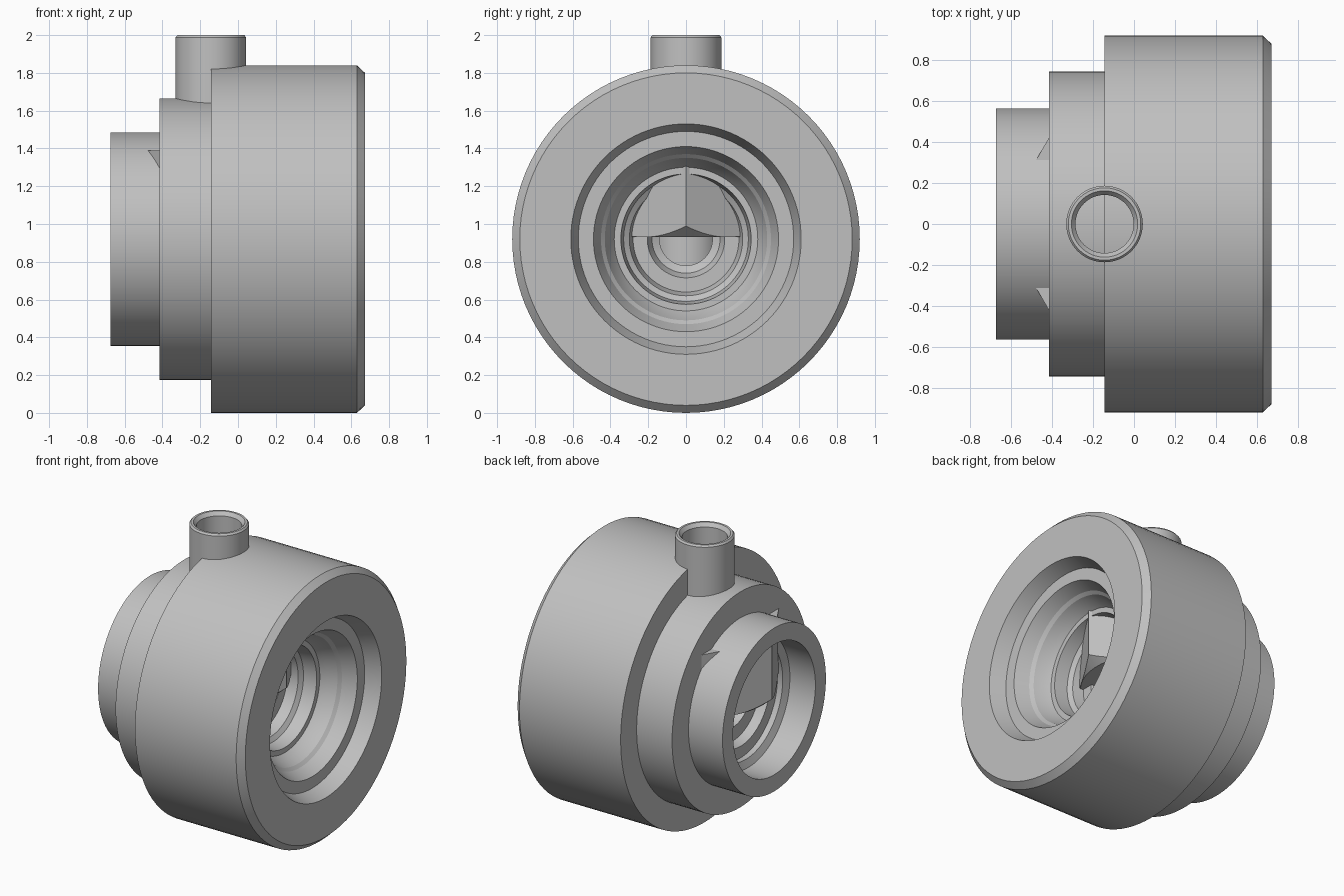
import bpy, bmesh, math
from mathutils import Vector

AXIS_Z = 0.92     # height of the main bore axis
STEM_X = -0.144   # position of the vertical stem axis

cube = bpy.data.objects.get("Cube")
if cube:
    bpy.data.objects.remove(cube, do_unlink=True)

grey = bpy.data.materials.new("machined_grey")
grey.use_nodes = True
grey.diffuse_color = (0.53, 0.53, 0.53, 1)
grey.node_tree.nodes["Principled BSDF"].inputs["Base Color"].default_value = (0.53, 0.53, 0.53, 1)


def lathe(name, profile, axis, centre, steps=96):
    """Revolve a closed outline of (along axis, radius) points."""
    axis = Vector(axis)
    side = axis.orthogonal().normalized()
    bm = bmesh.new()
    verts = [bm.verts.new(axis * a + side * r) for a, r in profile]
    edges = [bm.edges.new((v, verts[(i + 1) % len(verts)])) for i, v in enumerate(verts)]
    bmesh.ops.spin(bm, geom=verts + edges, cent=(0, 0, 0), axis=axis,
                   angle=math.tau, steps=steps, use_merge=True)
    bmesh.ops.remove_doubles(bm, verts=bm.verts, dist=0.0002)
    bmesh.ops.translate(bm, verts=bm.verts, vec=centre)
    return finish(name, bm)


def finish(name, bm):
    bmesh.ops.recalc_face_normals(bm, faces=bm.faces)
    mesh = bpy.data.meshes.new(name)
    bm.to_mesh(mesh)
    bm.free()
    mesh.materials.append(grey)
    obj = bpy.data.objects.new(name, mesh)
    bpy.context.collection.objects.link(obj)
    return obj


def smooth(obj, degrees=20):
    bpy.ops.object.select_all(action='DESELECT')
    obj.select_set(True)
    bpy.context.view_layer.objects.active = obj
    bpy.ops.object.shade_smooth_by_angle(angle=math.radians(degrees))


# Stepped body: outer shoulders, then the stepped bore on both ends
outer = [(-0.675, 0.565), (-0.415, 0.565), (-0.415, 0.745), (-0.144, 0.745),
         (-0.144, 0.92), (0.63, 0.92), (0.672, 0.88)]
front_bore = [(0.672, 0.61), (0.57, 0.57), (0.57, 0.49), (0.48, 0.45), (0.46, 0.43),
              (0.40, 0.405), (0.36, 0.38), (0.36, 0.345), (0.27, 0.33), (0.25, 0.30),
              (0.18, 0.28), (0.18, 0.205), (0.12, 0.18), (0.10, 0.14)]
rear_bore = [(-0.29, 0.14), (-0.31, 0.19), (-0.36, 0.205), (-0.36, 0.30),
             (-0.42, 0.32), (-0.42, 0.40), (-0.46, 0.40), (-0.48, 0.45), (-0.675, 0.45)]
smooth(lathe("stepped_body", outer + front_bore + rear_bore, (1, 0, 0), (0, 0, AXIS_Z)))

# Open vertical pipe with softened rim
pipe = [(1.50, 0.187), (1.988, 0.187), (2.0, 0.177), (2.0, 0.162),
        (1.975, 0.142), (1.50, 0.142)]
smooth(lathe("vertical_pipe", pipe, (0, 0, 1), (STEM_X, 0, 0), 64))

# Round stem crossing the bore below the nut
stem = [(0.60, 0), (0.60, 0.187), (1.38, 0.187), (1.38, 0)]
smooth(lathe("valve_stem", stem, (0, 0, 1), (STEM_X, 0, 0), 64))

# Hexagonal nut, its lower corners trimmed by a cone
bm = bmesh.new()
bmesh.ops.create_circle(bm, cap_ends=True, segments=6, radius=0.515)
first = min(bm.verts, key=lambda v: abs(v.co.y) - v.co.x)
turn = math.atan2(first.co.y, first.co.x)
for v in bm.verts:
    x, y = v.co.x, v.co.y
    v.co = (STEM_X + x * math.cos(turn) + y * math.sin(turn),
            y * math.cos(turn) - x * math.sin(turn), 0.93)
top = bmesh.ops.extrude_face_region(bm, geom=bm.faces[:])
bmesh.ops.translate(bm, vec=(0, 0, 0.46),
                    verts=[g for g in top["geom"] if isinstance(g, bmesh.types.BMVert)])
nut = finish("hex_nut", bm)
cone = [(0.91, 0), (0.91, 0.422), (1.01, 0.54), (1.5, 0.54), (1.5, 0)]
cutter = lathe("nut_trimmer", cone, (0, 0, 1), (STEM_X, 0, 0))
cutter.hide_render = True
trim = nut.modifiers.new("corner_trim", 'BOOLEAN')
trim.operation = 'INTERSECT'
trim.object = cutter
trim.solver = 'EXACT'
bpy.ops.object.select_all(action='DESELECT')
nut.select_set(True)
bpy.context.view_layer.objects.active = nut
bpy.ops.object.modifier_apply(modifier=trim.name)
bpy.data.objects.remove(cutter, do_unlink=True)
smooth(nut)
